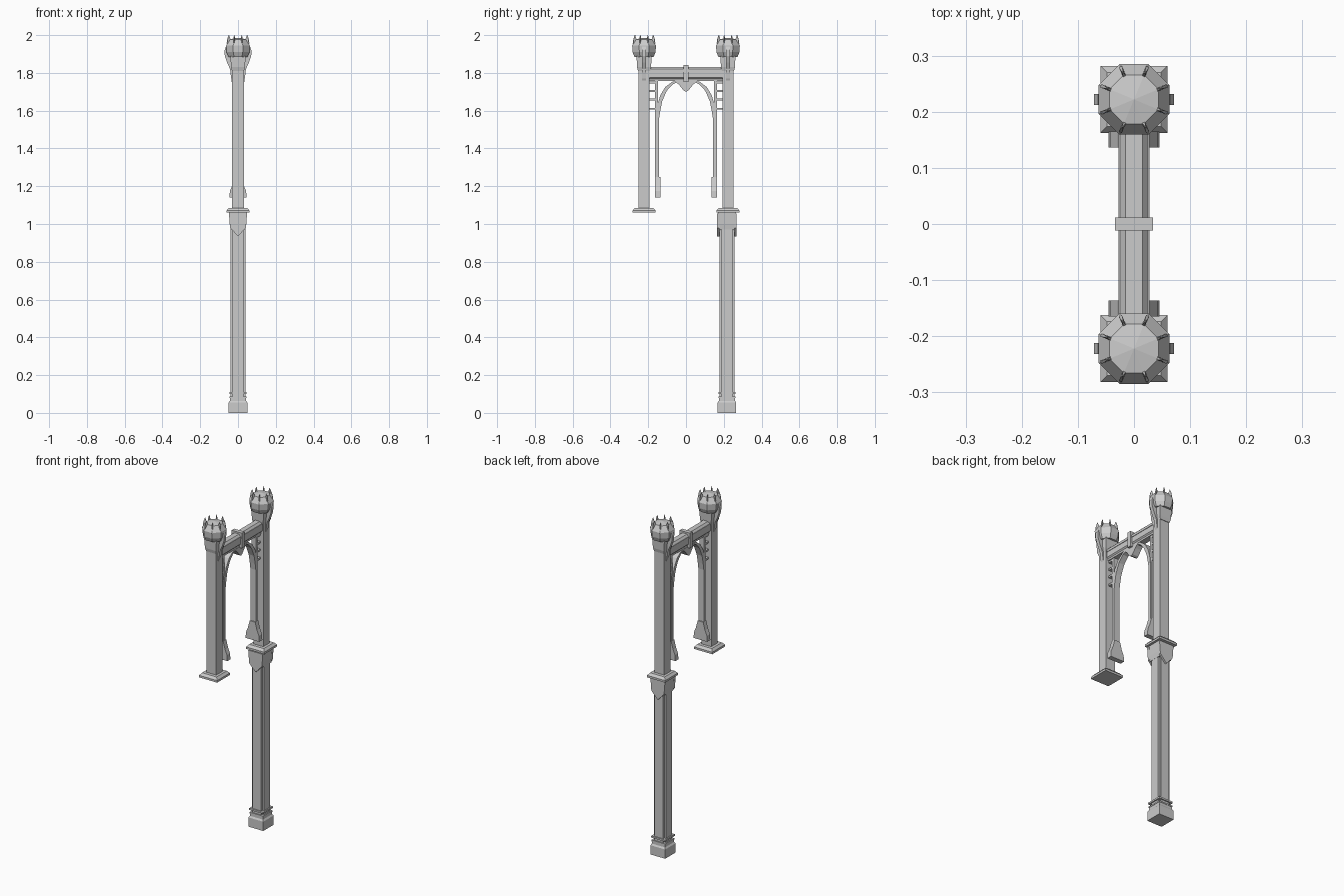
import bpy, bmesh, math

if "Cube" in bpy.data.objects:
    bpy.data.objects.remove(bpy.data.objects["Cube"])

def make(name, verts, faces):
    me = bpy.data.meshes.new(name)
    me.from_pydata(verts, [], faces)
    bm = bmesh.new()
    bm.from_mesh(me)
    bmesh.ops.remove_doubles(bm, verts=bm.verts, dist=1e-5)
    bmesh.ops.recalc_face_normals(bm, faces=bm.faces)
    bm.to_mesh(me)
    bm.free()
    ob = bpy.data.objects.new(name, me)
    bpy.context.collection.objects.link(ob)
    return ob

def loft(name, rings):
    """Join equally sized rings of points and cap both ends."""
    n = len(rings[0])
    verts = [p for r in rings for p in r]
    faces = [(i*n+j, i*n+(j+1) % n, (i+1)*n+(j+1) % n, (i+1)*n+j)
             for i in range(len(rings)-1) for j in range(n)]
    faces += [tuple(range(n)), tuple(range(len(verts)-n, len(verts)))]
    return make(name, verts, faces)

def stack(name, y, profile):
    """Square column from (half width, z) steps."""
    return loft(name, [[(sx*h, y+sy*h, z) for sx, sy in
                ((-1, -1), (1, -1), (1, 1), (-1, 1))] for h, z in profile])

def box(name, x0, x1, y0, y1, z0, z1):
    return loft(name, [[(x0, y0, z), (x1, y0, z), (x1, y1, z), (x0, y1, z)]
                       for z in (z0, z1)])

def slab_yz(name, pts, x0, x1):
    return loft(name, [[(x, y, z) for y, z in pts] for x in (x0, x1)])

def slab_xz(name, pts, y0, y1):
    return loft(name, [[(x, y, z) for x, z in pts] for y in (y0, y1)])

def octagon(y, r, z):
    return [(r*math.cos(math.pi/8+k*math.pi/4),
             y+r*math.sin(math.pi/8+k*math.pi/4), z) for k in range(8)]

# Lower post: notched-corner shaft, stepped foot and mouldings
LY = 0.217
a, b = 0.039, 0.028
cross = [(-b, -a), (b, -a), (b, -b), (a, -b), (a, b), (b, b),
         (b, a), (-b, a), (-b, b), (-a, b), (-a, -b), (-b, -b)]
loft("lower_shaft", [[(x, LY+y, z) for x, y in cross] for z in (0.08, 1.06)])
stack("lower_foot", LY, [(0.049, 0), (0.049, 0.055), (0.043, 0.064), (0.043, 0.085)])
stack("foot_ring", LY, [(0.046, 0.1), (0.046, 0.11)])
stack("foot_ring_low", LY, [(0.045, 0.078), (0.045, 0.086)])

# Capital with pointed shields front and back
stack("capital", LY, [(0.04, 0.97), (0.044, 1.0), (0.047, 1.06)])
shield = [(-0.048, 1.055), (0.048, 1.055), (0.042, 0.98), (0, 0.935), (-0.042, 0.98)]
for side, y0, y1 in (("front", -0.052, -0.036), ("back", 0.036, 0.05)):
    slab_xz("shield_" + side, shield, LY+y0, LY+y1)

for s, tag in ((-1, "front"), (1, "back")):
    y = 0.222*s
    # Upper post with plate and neck
    stack("plate_" + tag, y, [(0.06, 1.06), (0.06, 1.072), (0.048, 1.086)])
    c, d = 0.032, 0.029
    loft("upper_post_" + tag, [[(-c, y-d, z), (c, y-d, z), (c, y+d, z), (-c, y+d, z)]
                               for z in (1.08, 1.85)])
    stack("neck_" + tag, y, [(0.032, 1.81), (0.037, 1.83), (0.04, 1.89)])

    # Octagonal finial with crown of spikes
    prof = [(0.055, 1.885), (0.066, 1.91), (0.068, 1.945), (0.047, 1.978), (0.001, 1.986)]
    loft("finial_" + tag, [octagon(y, r, z) for r, z in prof])
    for k in range(8):
        t = math.pi/8 + k*math.pi/4
        ux, uy = math.cos(t), math.sin(t)
        rings = []
        for r0, r1, w, z in ((0.04, 0.064, 0.003, 1.955), (0.045, 0.06, 0.0028, 1.98),
                             (0.051, 0.053, 0.0008, 2.0)):
            rings.append([(r*ux-q*w*uy, y+r*uy+q*w*ux, z)
                          for r, q in ((r0, -1), (r1, -1), (r1, 1), (r0, 1))])
        loft("spike_%s_%d" % (tag, k), rings)

    # Curved leaf brackets on both sides of the neck
    for m in (-1, 1):
        fin = [(0.03, 1.755), (0.036, 1.77), (0.042, 1.82), (0.058, 1.855), (0.07, 1.89),
               (0.071, 1.92), (0.064, 1.94), (0.05, 1.9), (0.03, 1.87)]
        slab_xz("leaf_bracket_" + tag, [(m*x, z) for x, z in fin], y-0.01, y+0.01)

    # Slim inner column curving into the arch
    arch = [(0.157, 1.14), (0.157, 1.56), (0.153, 1.62), (0.137, 1.68), (0.11, 1.725),
            (0.07, 1.755), (0.035, 1.755), (0.07, 1.74), (0.102, 1.705),
            (0.126, 1.65), (0.136, 1.6), (0.142, 1.56), (0.142, 1.14)]
    slab_yz("arch_rib_" + tag, [(s*p, z) for p, z in arch], -0.018, 0.018)
    lo, hi = sorted((0.148*s, 0.163*s))
    box("slim_column_" + tag, -0.014, 0.014, lo, hi, 1.15, 1.76)
    foot = [(-0.045, 1.14), (0.045, 1.14), (0.043, 1.175), (0.03, 1.205), (0.018, 1.25),
            (-0.018, 1.25), (-0.03, 1.205), (-0.043, 1.175)]
    lo, hi = sorted((0.136*s, 0.165*s))
    slab_xz("flared_foot_" + tag, [(x, min(z, 1.21)) if z < 1.21 else (x, z)
                                   for x, z in foot], lo, hi)
    # Rungs tying the column to the post
    lo, hi = sorted((0.155*s, 0.197*s))
    for z in (1.61, 1.66, 1.705, 1.75):
        box("rung_" + tag, -0.014, 0.014, lo, hi, z-0.005, z+0.005)

# Cross beam with top rail and lower lip
beam = [(-0.018, 1.757), (0.018, 1.757), (0.018, 1.768), (0.025, 1.775), (0.025, 1.81),
        (0.025, 1.82), (0.015, 1.832), (-0.015, 1.832), (-0.025, 1.82), (-0.025, 1.775),
        (-0.018, 1.768)]
slab_xz("beam", beam, -0.197, 0.197)
for m in (-1, 1):
    lo, hi = sorted((0.02*m, 0.028*m))
    box("beam_rail", lo, hi, -0.197, 0.197, 1.806, 1.82)

# Keystone clasp and pointed pendant
box("keystone", -0.034, 0.034, -0.012, 0.012, 1.752, 1.842)
slab_yz("pendant", [(-0.06, 1.757), (-0.035, 1.735), (-0.012, 1.706), (0, 1.7),
                    (0.012, 1.706), (0.035, 1.735), (0.06, 1.757)], -0.02, 0.02)
